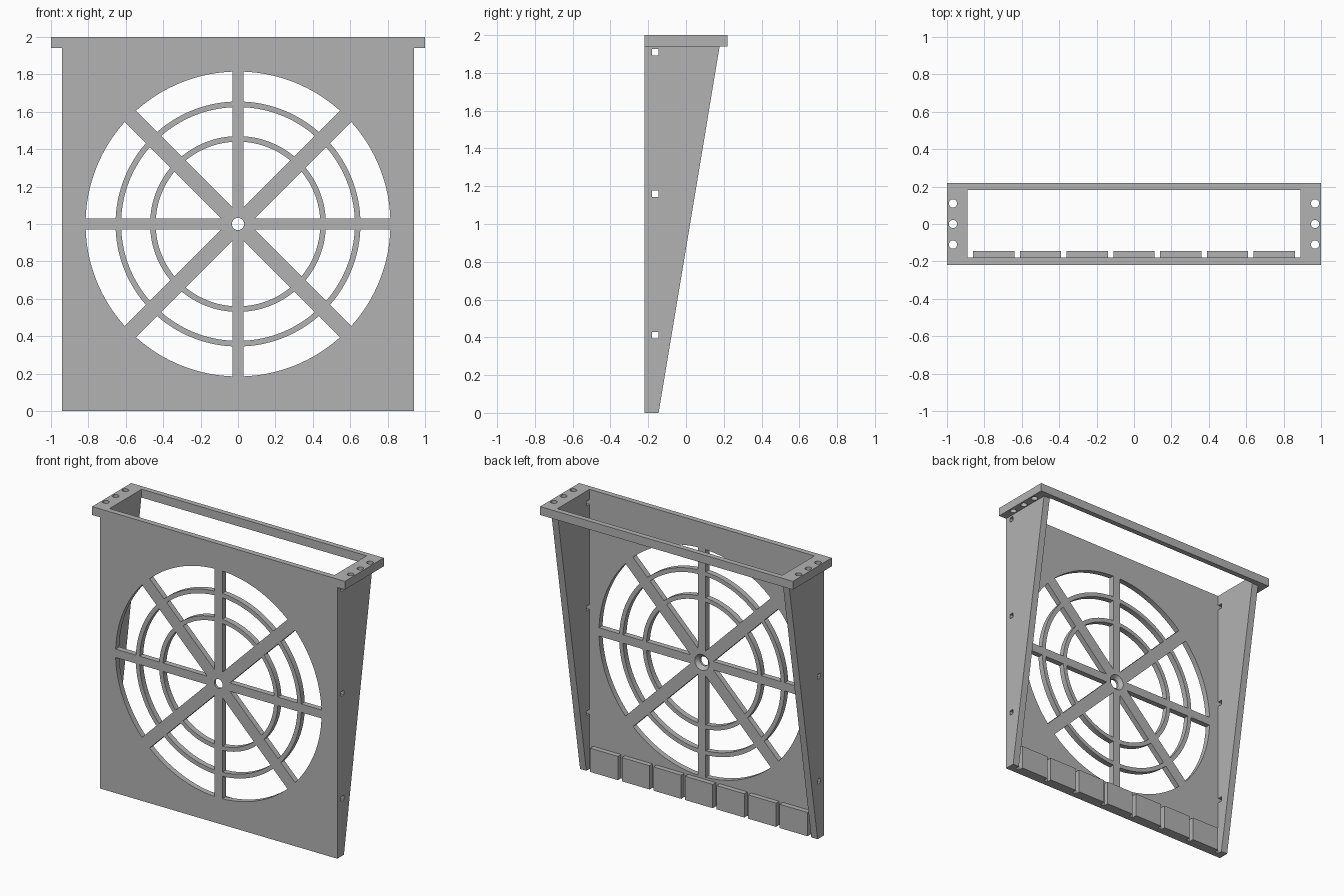
import bpy, bmesh
from math import sin, cos, asin, atan2, pi, radians, sqrt
from mathutils import Matrix

cube = bpy.data.objects.get("Cube")
if cube:
    bpy.data.objects.remove(cube, do_unlink=True)

grey = bpy.data.materials.new("plain grey")
grey.use_nodes = True
grey.diffuse_color = (0.45, 0.45, 0.45, 1)
grey.node_tree.nodes["Principled BSDF"].inputs["Base Color"].default_value = (0.45, 0.45, 0.45, 1)

FRONT, INNER, BACK = -0.22, -0.18, 0.22
CENTRE_Z, FLANGE_Z = 1.0, 1.94


def prism(bm, points, offset):
    """Extrude a closed outline along an offset vector."""
    face = bm.faces.new([bm.verts.new(p) for p in points])
    out = bmesh.ops.extrude_face_region(bm, geom=[face])
    moved = [g for g in out["geom"] if isinstance(g, bmesh.types.BMVert)]
    bmesh.ops.translate(bm, verts=moved, vec=offset)


def box(bm, x0, x1, y0, y1, z0, z1):
    prism(bm, [(x0, y0, z0), (x1, y0, z0), (x1, y1, z0), (x0, y1, z0)], (0, 0, z1 - z0))


def cone(bm, r1, r2, depth, matrix):
    bmesh.ops.create_cone(bm, cap_ends=True, segments=40, radius1=r1, radius2=r2,
                          depth=depth, matrix=matrix)


def finish(name, bm):
    bmesh.ops.recalc_face_normals(bm, faces=bm.faces[:])
    mesh = bpy.data.meshes.new(name)
    bm.to_mesh(mesh)
    bm.free()
    obj = bpy.data.objects.new(name, mesh)
    bpy.context.collection.objects.link(obj)
    mesh.materials.append(grey)
    return obj


def activate(obj):
    bpy.ops.object.select_all(action="DESELECT")
    obj.select_set(True)
    bpy.context.view_layer.objects.active = obj


def cut(obj, *cutters):
    """Subtract the cutters, then remove them."""
    activate(obj)
    for cutter in cutters:
        cutter.hide_render = True
        mod = obj.modifiers.new("cut", "BOOLEAN")
        mod.operation, mod.solver, mod.object = "DIFFERENCE", "EXACT", cutter
        bpy.ops.object.modifier_apply(modifier=mod.name)
        bpy.data.objects.remove(cutter, do_unlink=True)
    bpy.ops.object.shade_smooth_by_angle(angle=radians(30))


# Front panel with the spoked grille
bm = bmesh.new()
box(bm, -0.89, 0.89, FRONT, INNER, 0, FLANGE_Z)
panel = finish("front_panel", bm)

# Grille openings: three bands in each of the eight sectors
HALF_WIDTHS = (0.03, 0.0425)  # straight and diagonal spokes
slots = bmesh.new()
for i in range(8):
    a0, a1 = i * pi / 4, (i + 1) * pi / 4
    w0, w1 = HALF_WIDTHS[i % 2], HALF_WIDTHS[(i + 1) % 2]

    def arc(r, n=16):
        start, end = a0 + asin(w0 / r), a1 - asin(w1 / r)
        angles = [start + (end - start) * k / n for k in range(n + 1)]
        return [(r * cos(a), FRONT - 0.05, CENTRE_Z + r * sin(a)) for a in angles]

    along = (w1 + w0 * cos(pi / 4)) / sin(pi / 4)
    r, a = sqrt(along ** 2 + w0 ** 2), a0 + atan2(w0, along)
    apex = [(r * cos(a), FRONT - 0.05, CENTRE_Z + r * sin(a))]
    for inner, outer in ((apex, 0.44), (arc(0.47), 0.625), (arc(0.655), 0.815)):
        prism(slots, inner + arc(outer)[::-1], (0, 0.14, 0))

# Centre hole, countersunk from behind
turn = Matrix.Rotation(-pi / 2, 4, "X")
hole, sink = bmesh.new(), bmesh.new()
cone(hole, 0.033, 0.033, 0.2, Matrix.Translation((0, -0.2, CENTRE_Z)) @ turn)
cone(sink, 0.033, 0.061, 0.028, Matrix.Translation((0, INNER - 0.01, CENTRE_Z)) @ turn)
cut(panel, finish("slot_cutter", slots), finish("hole_cutter", hole), finish("sink_cutter", sink))

# Tapered side walls with square holes
for side, sx in (("left", 1), ("right", -1)):
    bm = bmesh.new()
    outline = [(FRONT, 0), (-0.145, 0), (0.178, FLANGE_Z), (FRONT, FLANGE_Z)]
    prism(bm, [(sx * 0.89, y, z) for y, z in outline], (sx * 0.05, 0, 0))
    wall = finish(side + "_side_wall", bm)
    bm = bmesh.new()
    for z in (0.41, 1.16, 1.91):
        box(bm, sx * 0.915 - 0.1, sx * 0.915 + 0.1, INNER, -0.145, z - 0.017, z + 0.017)
    cut(wall, finish("square_cutter", bm))

# Top flange: open rectangular frame with three screw holes at each end
bm = bmesh.new()
box(bm, -1, 1, FRONT, BACK, FLANGE_Z, 2)
flange = finish("top_flange", bm)
bm = bmesh.new()
box(bm, -0.89, 0.89, INNER, 0.182, 1.8, 2.1)
for x in (-0.968, 0.968):
    for y in (-0.11, 0, 0.11):
        cone(bm, 0.022, 0.022, 0.3, Matrix.Translation((x, y, 1.97)))
cut(flange, finish("flange_cutter", bm))

# Row of blocks along the bottom of the panel's back
for i in range(7):
    x = (i - 3) * 0.25
    bm = bmesh.new()
    box(bm, x - 0.11, x + 0.11, INNER, -0.145, 0, 0.17)
    finish(f"bottom_block_{i + 1}", bm)
